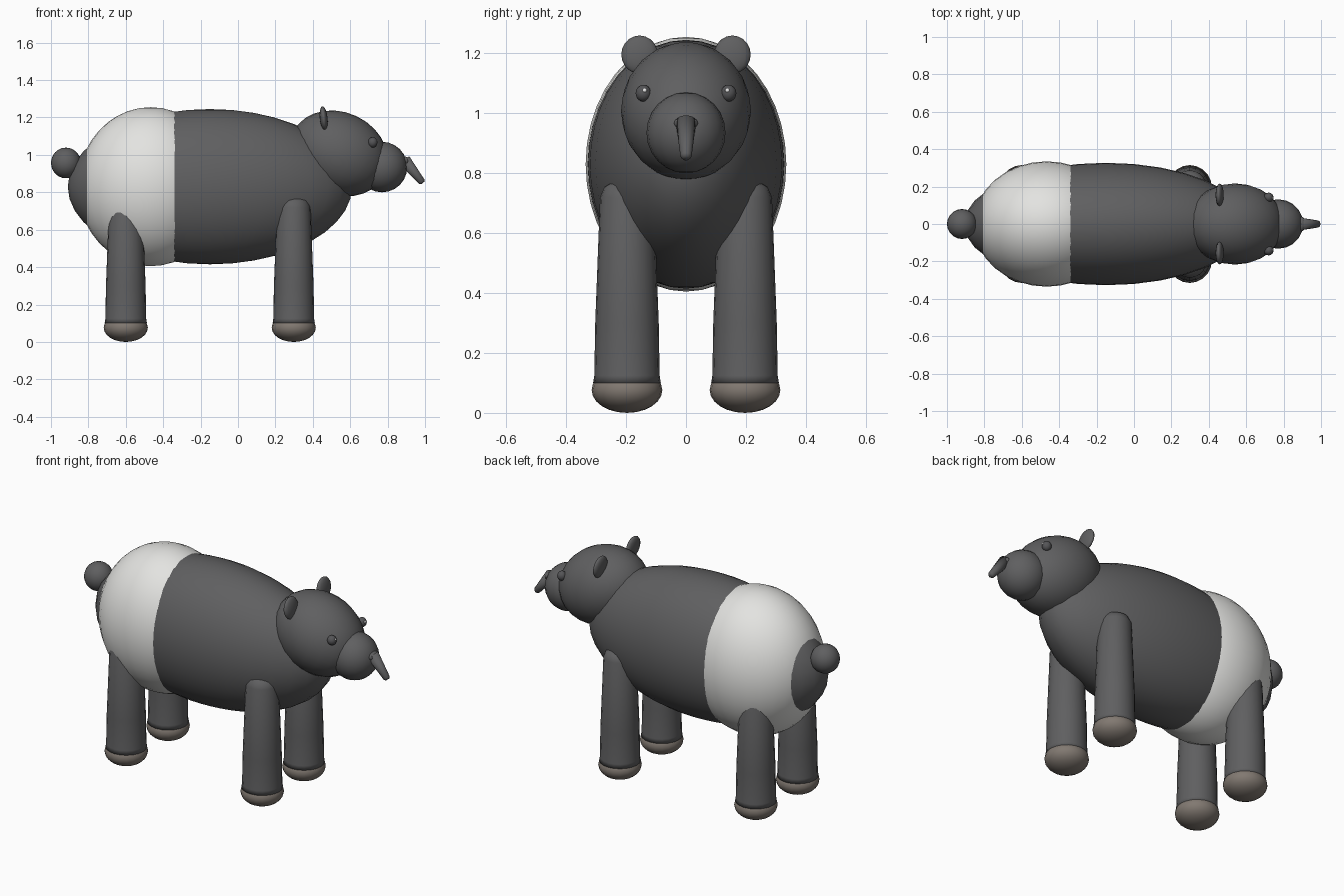
import bpy, bmesh, math
from mathutils import Matrix, Vector

cube = bpy.data.objects.get("Cube")
if cube:
    bpy.data.objects.remove(cube, do_unlink=True)


def material(name, color):
    m = bpy.data.materials.new(name)
    m.use_nodes = True
    m.diffuse_color = (*color, 1)
    bsdf = m.node_tree.nodes["Principled BSDF"]
    bsdf.inputs["Base Color"].default_value = (*color, 1)
    bsdf.inputs["Roughness"].default_value = 0.6
    return m


DARK = material("charcoal hide", (0.115, 0.115, 0.118))
PALE = material("pale saddle", (0.77, 0.77, 0.75))
TOE = material("brown hoof", (0.22, 0.19, 0.165))
EYE = material("eye grey", (0.09, 0.09, 0.095))
GLINT = material("eye glint", (0.8, 0.8, 0.8))


def finish(name, bm, mat):
    bmesh.ops.recalc_face_normals(bm, faces=bm.faces)
    mesh = bpy.data.meshes.new(name)
    bm.to_mesh(mesh)
    bm.free()
    mesh.materials.append(mat)
    for p in mesh.polygons:
        p.use_smooth = True
    obj = bpy.data.objects.new(name, mesh)
    bpy.context.collection.objects.link(obj)
    return obj


def ellipsoid(name, center, radii, mat, tilt=0, segments=20, rings=12):
    """Sphere scaled to radii, tilted about y (positive tips +x downward)."""
    bm = bmesh.new()
    bmesh.ops.create_uvsphere(bm, u_segments=segments, v_segments=rings, radius=1)
    bm.transform(Matrix.Translation(center)
                 @ Matrix.Rotation(math.radians(tilt), 4, 'Y')
                 @ Matrix.Diagonal((*radii, 1)))
    return finish(name, bm, mat)


def lathe(name, profile, matrix, mat, steps=20):
    """Spin a (radius, height) profile about z, then place it."""
    bm = bmesh.new()
    verts = [bm.verts.new((r, 0, z)) for r, z in profile]
    edges = [bm.edges.new(pair) for pair in zip(verts, verts[1:])]
    bmesh.ops.spin(bm, geom=verts + edges, axis=(0, 0, 1), cent=(0, 0, 0),
                   angle=math.tau, steps=steps)
    bmesh.ops.remove_doubles(bm, verts=bm.verts, dist=0.0001)
    bm.transform(matrix)
    return finish(name, bm, mat)


# Torso: the pale rump shell rises just above the dark body
ellipsoid("body", (-0.15, 0, 0.83), (0.76, 0.327, 0.415), DARK, 0, 32, 20)
ellipsoid("pale_saddle", (-0.467, 0, 0.83), (0.39, 0.335, 0.425), PALE, 0, 32, 20)
ellipsoid("tail", (-0.92, 0, 0.957), (0.08, 0.08, 0.082), DARK)

# Head and muzzle
ellipsoid("head", (0.54, 0, 1.008), (0.27, 0.217, 0.22), DARK, 25, 24, 14)
ellipsoid("muzzle", (0.77, 0, 0.935), (0.135, 0.132, 0.135), DARK)

# Drooping trunk: rounded root and a tapered tube
ellipsoid("trunk_root", (0.895, 0, 0.967), (0.022, 0.04, 0.024), DARK, 0, 16, 8)
start, end = Vector((0.89, 0, 0.972)), Vector((0.988, 0, 0.85))
direction = end - start
length = direction.length
place = Matrix.Translation(start) @ direction.to_track_quat('Z', 'Y').to_matrix().to_4x4()
lathe("trunk", [(0, 0), (0.034, 0), (0.019, length - 0.01), (0.012, length), (0, length)],
      place, DARK, 14)

# Leg profile: cuff at the hoof, slight taper, domed top
LEG = [(0, 0.1), (0.113, 0.1), (0.109, 0.125), (0.106, 0.3), (0.09, 0.72),
       (0.075, 0.755), (0.04, 0.775), (0, 0.78)]

for side, sign in (("left", 1), ("right", -1)):
    # Ears and eyes
    ellipsoid(side + "_ear", (0.458, 0.155 * sign, 1.196), (0.021, 0.061, 0.064),
              DARK, -6, 16, 10)
    ellipsoid(side + "_eye", (0.72, 0.142 * sign, 1.067), (0.026, 0.026, 0.028),
              EYE, 0, 14, 10)
    ellipsoid(side + "_eye_glint", (0.742, 0.138 * sign, 1.076), (0.005, 0.008, 0.007),
              GLINT, 0, 8, 6)
    # Legs and hooves
    for end_name, x in (("front", 0.298), ("rear", -0.6)):
        name = side + "_" + end_name
        lathe(name + "_leg", LEG, Matrix.Translation((x, 0.197 * sign, 0)), DARK)
        ellipsoid(name + "_hoof", (x, 0.197 * sign, 0.076), (0.118, 0.118, 0.076), TOE)
